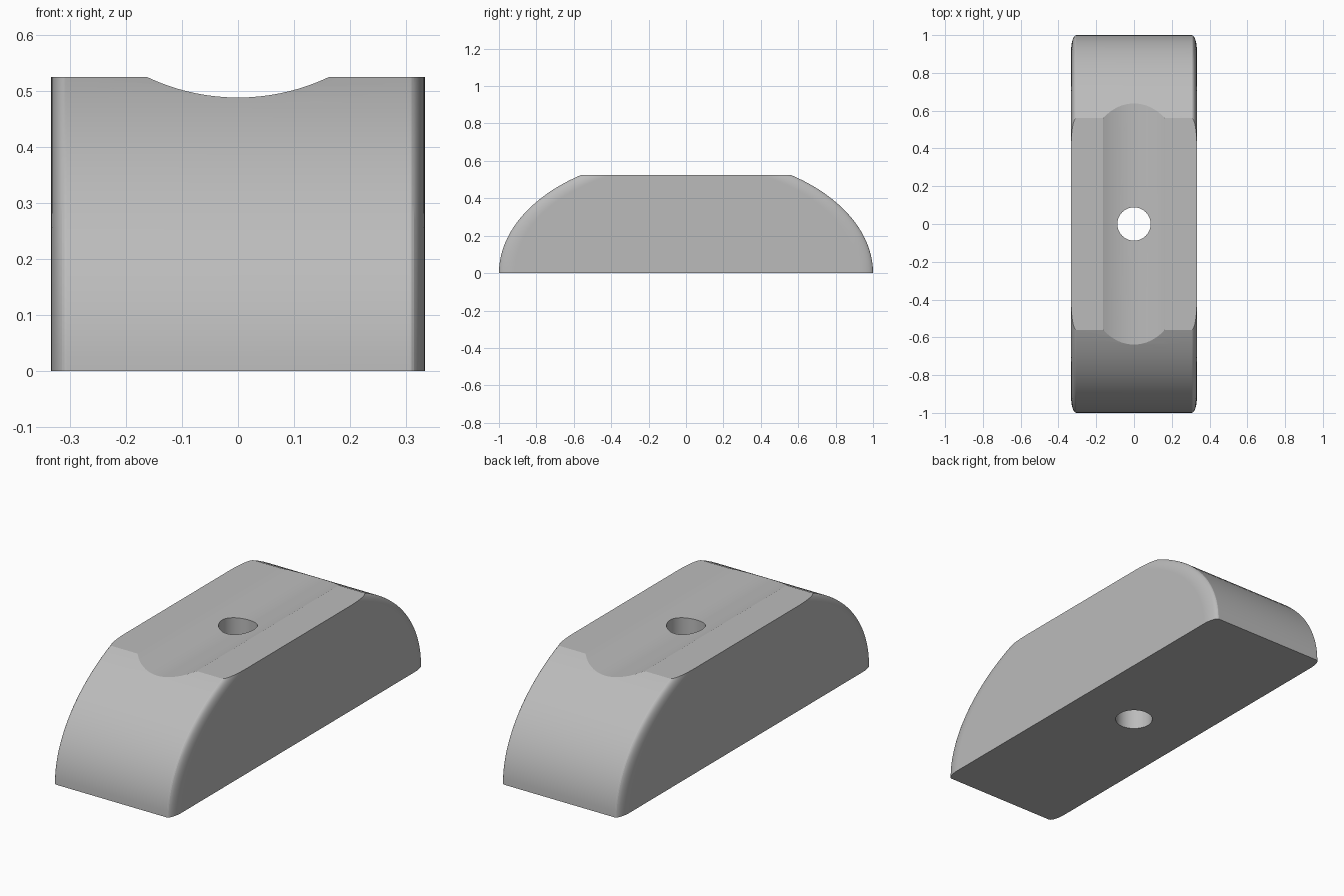
import bpy, bmesh, math
from mathutils import Matrix

cube = bpy.data.objects.get("Cube")
if cube:
    bpy.data.objects.remove(cube, do_unlink=True)

HALF_WIDTH, FLAT_HEIGHT = 0.333, 0.525
LENGTH_RADIUS, HEIGHT_RADIUS = 1.0, 0.634
ROUND_WIDTH, ROUND_SCALE = 0.028, 0.08
SEGMENTS, ROUND_STEPS = 128, 10

grey = bpy.data.materials.new("plain grey")
grey.use_nodes = True
colour = (0.5, 0.5, 0.5, 1)
grey.diffuse_color = colour
grey.node_tree.nodes["Principled BSDF"].inputs["Base Color"].default_value = colour


def make_object(name, bm):
    bmesh.ops.recalc_face_normals(bm, faces=bm.faces)
    mesh = bpy.data.meshes.new(name)
    bm.to_mesh(mesh)
    bm.free()
    mesh.materials.append(grey)
    obj = bpy.data.objects.new(name, mesh)
    bpy.context.collection.objects.link(obj)
    return obj


def cylinder(name, radius, depth, matrix):
    bm = bmesh.new()
    bmesh.ops.create_cone(bm, cap_ends=True, segments=SEGMENTS, radius1=radius,
                          radius2=radius, depth=depth, matrix=matrix)
    return make_object(name, bm)


def cut(target, cutter, operation):
    cutter.hide_render = True
    mod = target.modifiers.new(cutter.name, 'BOOLEAN')
    mod.operation, mod.solver, mod.object = operation, 'EXACT', cutter
    bpy.context.view_layer.objects.active = target
    bpy.ops.object.modifier_apply(modifier=mod.name)
    bpy.data.objects.remove(cutter, do_unlink=True)


# Block: elliptical drum lying across x with softly rounded rims
half = []
for i in range(ROUND_STEPS + 1):
    t = math.pi / 2 * i / ROUND_STEPS
    half.append((HALF_WIDTH - ROUND_WIDTH * (1 - math.sin(t)),
                 1 - ROUND_SCALE * (1 - math.cos(t))))
sections = [(-x, s) for x, s in reversed(half)] + half

bm = bmesh.new()
rings = []
for x, s in sections:
    rings.append([bm.verts.new((x, s * LENGTH_RADIUS * math.cos(a), s * HEIGHT_RADIUS * math.sin(a)))
                  for a in (math.tau * k / SEGMENTS for k in range(SEGMENTS))])
for r, q in zip(rings, rings[1:]):
    for k in range(SEGMENTS):
        n = (k + 1) % SEGMENTS
        bm.faces.new((r[k], r[n], q[n], q[k]))
bm.faces.new(rings[0])
bm.faces.new(rings[-1])
block = make_object("grooved_block", bm)

# Flat top and flat base
bm = bmesh.new()
bmesh.ops.create_cube(bm, size=1, matrix=Matrix.Translation((0, 0, FLAT_HEIGHT / 2))
                      @ Matrix.Diagonal((2, 3, FLAT_HEIGHT, 1)))
cut(block, make_object("slab_cutter", bm), 'INTERSECT')

# Shallow round groove along the top
groove_radius, groove_floor = 0.378, 0.488
cut(block, cylinder("groove_cutter", groove_radius, 3,
                    Matrix.Translation((0, 0, groove_floor + groove_radius))
                    @ Matrix.Rotation(math.pi / 2, 4, 'X')), 'DIFFERENCE')

# Vertical through hole
cut(block, cylinder("hole_cutter", 0.088, 3, Matrix.Identity(4)), 'DIFFERENCE')

# Smooth curves, crisp cut edges
bpy.ops.object.select_all(action='DESELECT')
block.select_set(True)
bpy.context.view_layer.objects.active = block
bpy.ops.object.shade_smooth_by_angle(angle=math.radians(15))
weighted = block.modifiers.new("weighted_normals", 'WEIGHTED_NORMAL')
weighted.keep_sharp = True
